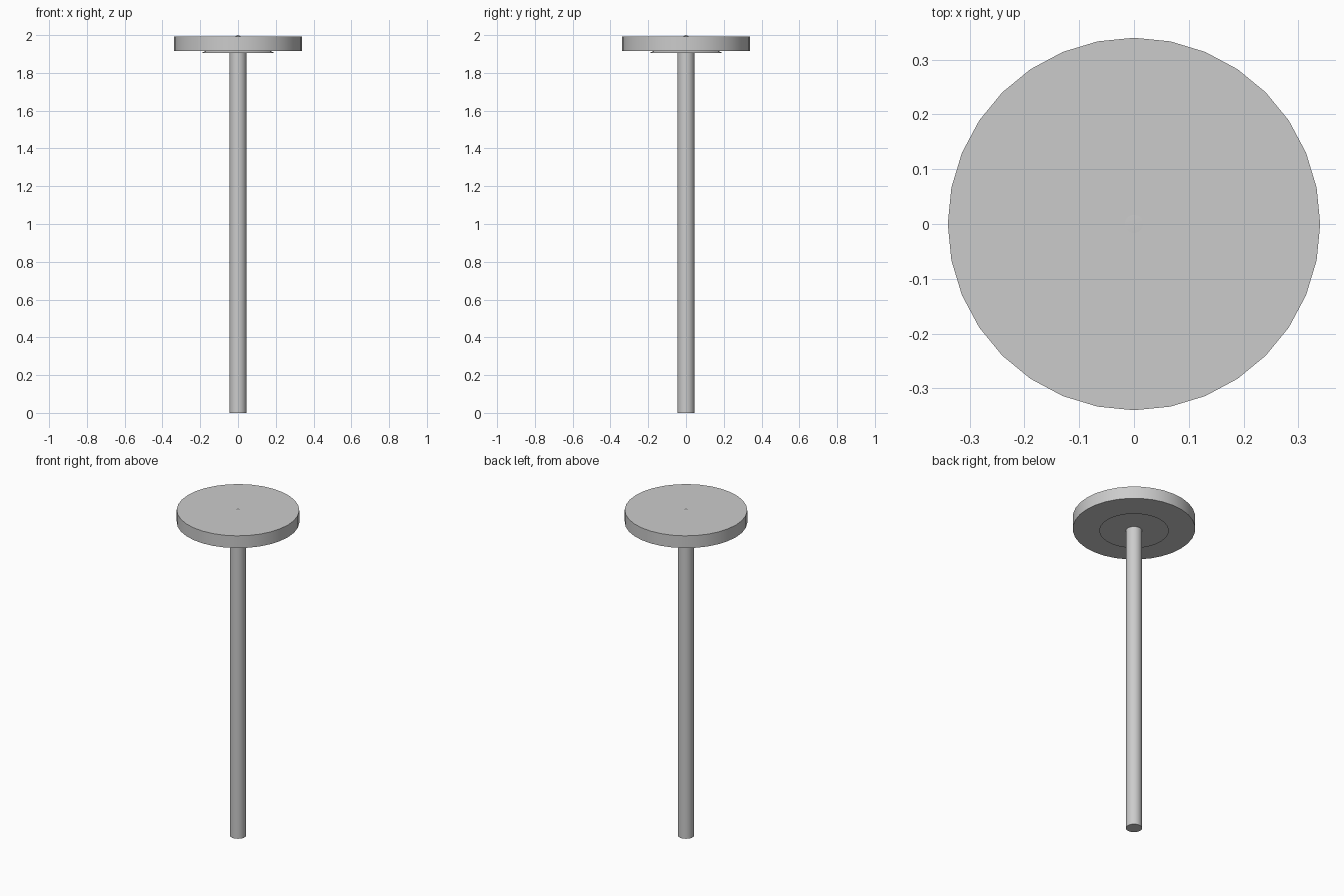
import bpy
import math

if "Cube" in bpy.data.objects:
    bpy.data.objects.remove(bpy.data.objects["Cube"], do_unlink=True)

grey = bpy.data.materials.new("plain grey")
grey.use_nodes = True
colour = (0.6, 0.6, 0.6, 1)
grey.diffuse_color = colour
grey.node_tree.nodes["Principled BSDF"].inputs["Base Color"].default_value = colour


def round_part(name, bottom_radius, top_radius, z0, z1):
    """Upright 32-sided cylinder or cone between two heights."""
    bpy.ops.mesh.primitive_cone_add(
        vertices=32, radius1=bottom_radius, radius2=top_radius,
        depth=z1 - z0, location=(0, 0, (z0 + z1) / 2))
    part = bpy.context.object
    part.name = name
    part.data.materials.append(grey)
    bpy.ops.object.shade_smooth_by_angle(angle=math.radians(30))
    return part


# Straight pole, running up into the top
round_part("pole", 0.045, 0.045, 0, 1.93)
# Flat round top
round_part("disc_top", 0.34, 0.34, 1.917, 1.992)
# Shallow cone through the disc: its rim shows below, its tip above
round_part("support_cone", 0.193, 0, 1.906, 2.0)
